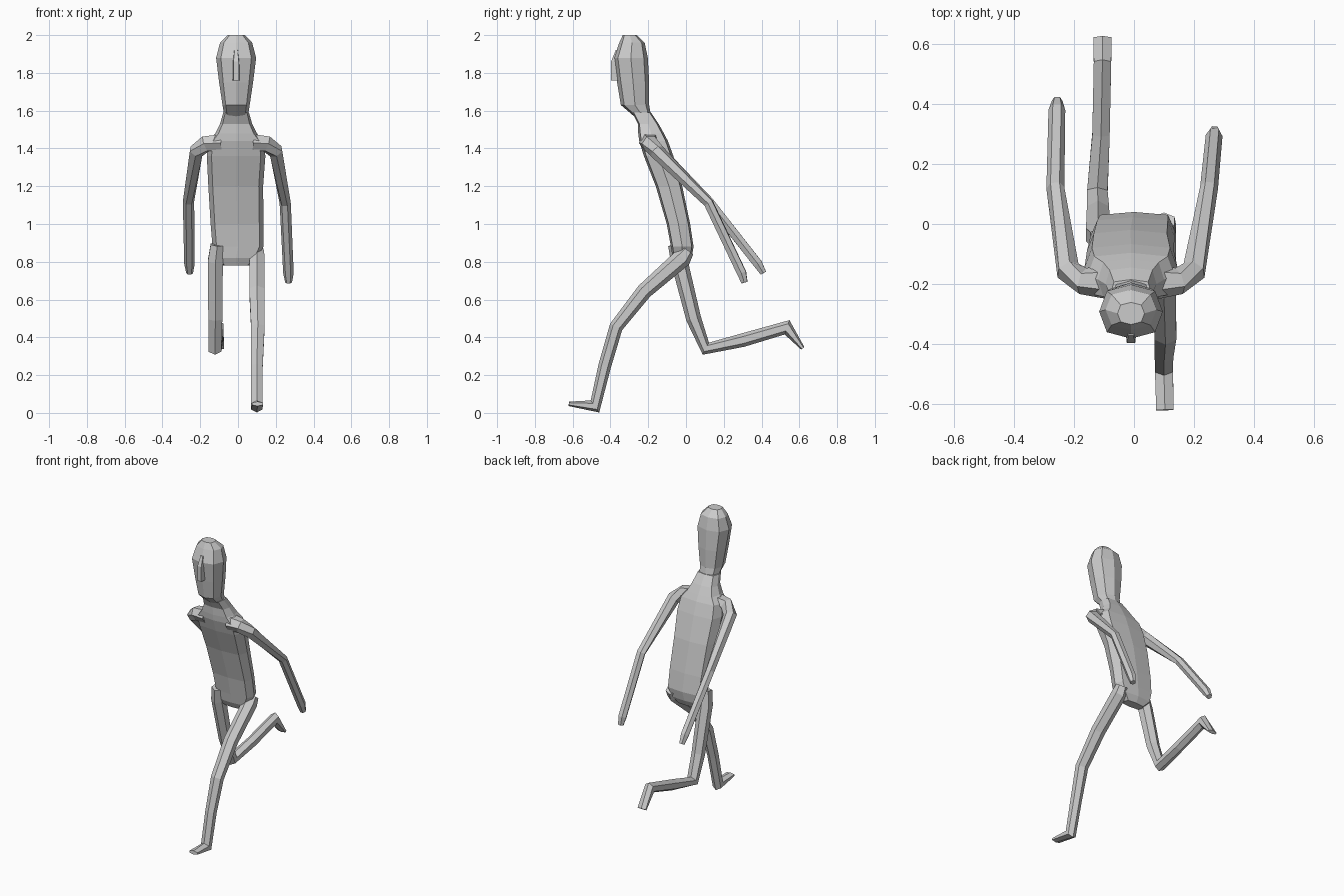
import bpy, bmesh
from math import sin, cos, pi
from mathutils import Vector

X, Y, Z = Vector((1, 0, 0)), Vector((0, 1, 0)), Vector((0, 0, 1))


def skin(name, rings):
    """Join rings of points into a closed flat-faced mesh."""
    bm = bmesh.new()
    loops = [[bm.verts.new(p) for p in r] for r in rings]
    n = len(loops[0])
    for lo, hi in zip(loops, loops[1:]):
        for i in range(n):
            j = (i + 1) % n
            bm.faces.new((lo[i], lo[j], hi[j], hi[i]))
    bm.faces.new(loops[0][::-1])
    bm.faces.new(loops[-1])
    bmesh.ops.recalc_face_normals(bm, faces=bm.faces)
    mesh = bpy.data.meshes.new(name)
    bm.to_mesh(mesh)
    bm.free()
    ob = bpy.data.objects.new(name, mesh)
    bpy.context.collection.objects.link(ob)
    return ob


def stack(name, sections, box):
    """Eight-sided horizontal sections (z, cx, cy, half x, half y)."""
    rings = []
    for z, cx, cy, hx, hy in sections:
        ring = []
        for k in range(8):
            s = box / 0.7071 if k % 2 else 1
            ring.append((cx + hx * s * cos(k * pi / 4), cy + hy * s * sin(k * pi / 4), z))
        rings.append(ring)
    return skin(name, rings)


def limb(name, path, ref):
    """Six-sided tube through points (x, y, z, half depth, half width)."""
    pts = [Vector(p[:3]) for p in path]
    rings = []
    for i, (p, q) in enumerate(zip(pts, path)):
        t = Vector()
        if i > 0:
            t += (p - pts[i - 1]).normalized()
        if i < len(pts) - 1:
            t += (pts[i + 1] - p).normalized()
        t.normalize()
        a = t.cross(ref).normalized()
        b = a.cross(t)
        rings.append([p + a * q[3] * cos(k * pi / 3) + b * q[4] * sin(k * pi / 3) / 0.866
                      for k in range(6)])
    return skin(name, rings)


# Forward-leaning torso, up to the neck
stack("torso", [
    (0.78, -0.01, -0.02, 0.07, 0.03),
    (0.82, -0.01, -0.02, 0.115, 0.05),
    (0.88, 0.00, -0.02, 0.135, 0.06),
    (1.00, -0.005, -0.04, 0.14, 0.062),
    (1.20, -0.012, -0.09, 0.145, 0.07),
    (1.36, -0.01, -0.145, 0.155, 0.078),
    (1.44, -0.01, -0.172, 0.145, 0.076),
    (1.48, -0.01, -0.185, 0.11, 0.068),
    (1.53, -0.01, -0.2, 0.085, 0.055),
    (1.59, -0.01, -0.235, 0.068, 0.05)], 0.84)

# Long head
stack("head", [
    (1.57, -0.01, -0.23, 0.062, 0.045),
    (1.63, -0.01, -0.27, 0.072, 0.075),
    (1.75, -0.01, -0.28, 0.09, 0.085),
    (1.88, -0.01, -0.292, 0.106, 0.09),
    (1.96, -0.01, -0.286, 0.085, 0.067),
    (2.00, -0.01, -0.298, 0.045, 0.037)], 0.76)

# Narrow nose
skin("nose", [[(-0.01 + s * 0.018, -0.36, z), (-0.01 + s * 0.014, y, z),
               (-0.01 - s * 0.014, y, z), (-0.01 - s * 0.018, -0.36, z)]
              for s, z, y in ((1, 1.76, -0.397), (1, 1.86, -0.397), (0.6, 1.92, -0.372))])

# Arms swept backwards
limb("left_arm", [
    (0.08, -0.19, 1.43, 0.06, 0.045),
    (0.15, -0.19, 1.425, 0.045, 0.04),
    (0.20, -0.155, 1.385, 0.042, 0.035),
    (0.25, 0.12, 1.11, 0.03, 0.024),
    (0.267, 0.295, 0.74, 0.028, 0.024),
    (0.268, 0.31, 0.69, 0.018, 0.016)], Z)
limb("right_arm", [
    (-0.09, -0.19, 1.43, 0.06, 0.045),
    (-0.17, -0.19, 1.425, 0.045, 0.04),
    (-0.22, -0.155, 1.385, 0.042, 0.035),
    (-0.262, 0.12, 1.12, 0.03, 0.024),
    (-0.257, 0.38, 0.79, 0.028, 0.024),
    (-0.256, 0.41, 0.74, 0.018, 0.016)], Z)

# Leading leg, standing on its heel
limb("left_leg", [
    (0.10, 0.01, 0.86, 0.035, 0.035),
    (0.10, -0.02, 0.82, 0.05, 0.04),
    (0.10, -0.22, 0.645, 0.042, 0.04),
    (0.105, -0.37, 0.455, 0.036, 0.036),
    (0.10, -0.43, 0.25, 0.034, 0.031),
    (0.10, -0.482, 0.034, 0.039, 0.03),
    (0.103, -0.62, 0.048, 0.012, 0.029)], X)

# Trailing leg, bent at the knee
limb("right_leg", [
    (-0.11, -0.05, 0.89, 0.045, 0.035),
    (-0.12, -0.035, 0.80, 0.045, 0.04),
    (-0.12, 0.04, 0.50, 0.04, 0.037),
    (-0.122, 0.105, 0.34, 0.036, 0.034),
    (-0.11, 0.30, 0.385, 0.036, 0.029),
    (-0.105, 0.535, 0.453, 0.04, 0.029),
    (-0.105, 0.618, 0.342, 0.011, 0.03)], X)
